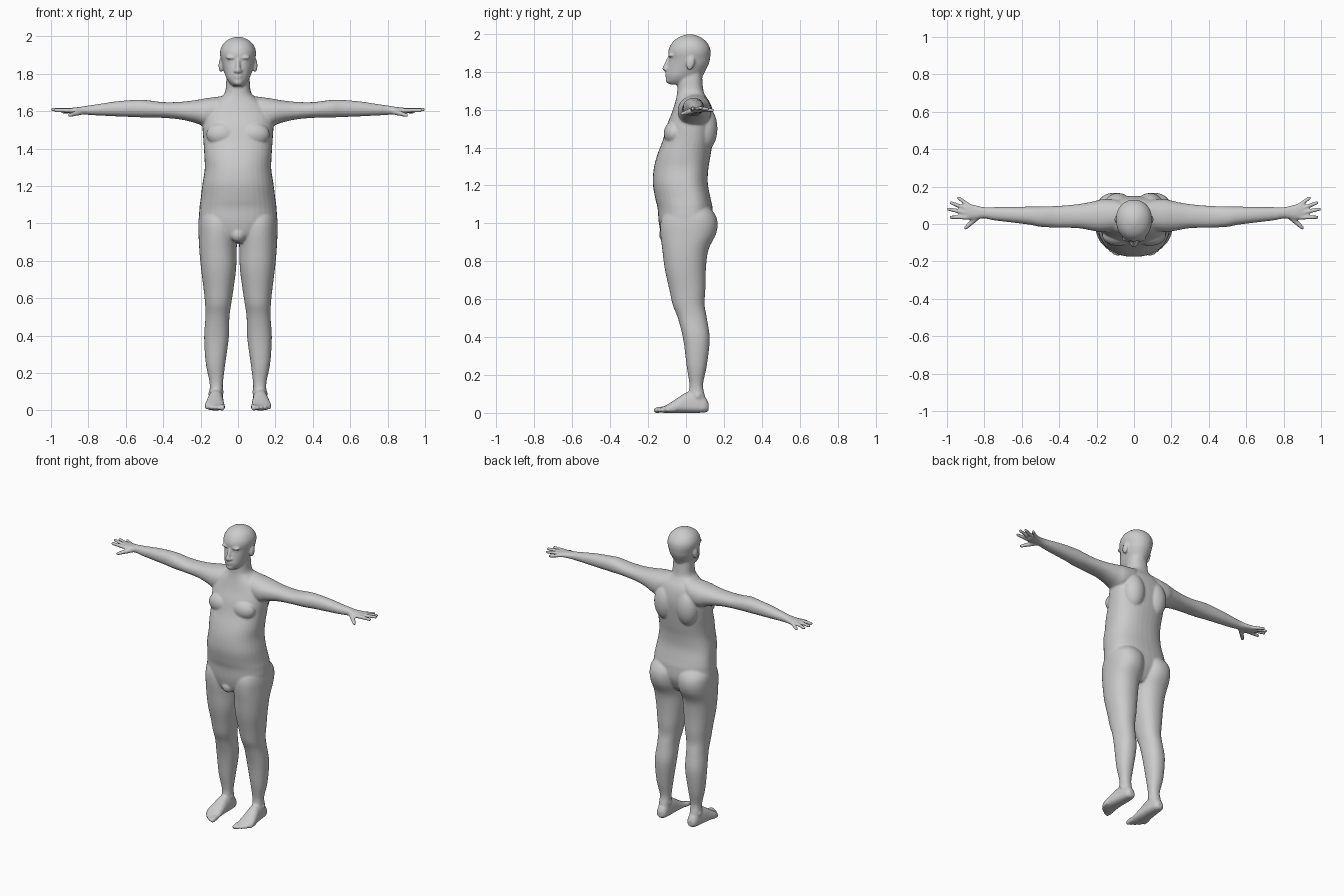
import bpy, bmesh
from math import sin, cos, pi
from mathutils import Vector, Matrix

bm = bmesh.new()


def spline(p, steps=4):
    """Smoothly interpolate station tuples (Catmull-Rom)."""
    out = []
    for i in range(len(p) - 1):
        a, b, c, d = p[max(i - 1, 0)], p[i], p[i + 1], p[min(i + 2, len(p) - 1)]
        for k in range(steps):
            t = k / steps
            out.append([0.5 * (2 * q + (r - o) * t + (2 * o - 5 * q + 4 * r - s) * t * t
                               + (3 * q - o - 3 * r + s) * t ** 3)
                        for o, q, r, s in zip(a, b, c, d)])
    return out + [list(p[-1])]


def loft(stations, place, n=2.2, seg=36):
    """Station: (along, centre, half width, low edge, widest level, high edge)."""
    rings = []
    for t, c, h, lo, mid, hi in spline(stations):
        ring = []
        for j in range(seg):
            a = 2 * pi * j / seg
            u = abs(cos(a)) ** (2 / n) * (1 if cos(a) > 0 else -1)
            v = abs(sin(a)) ** (2 / n)
            w = mid + v * (hi - mid) if sin(a) > 0 else mid - v * (mid - lo)
            ring.append(bm.verts.new(place(t, c + h * u, w)))
        rings.append(ring)
    for r, s in zip(rings, rings[1:]):
        for j in range(seg):
            k = (j + 1) % seg
            bm.faces.new((r[j], r[k], s[k], s[j]))
    bm.faces.new(rings[0])
    bm.faces.new(rings[-1])


def blob(x, y, z, rx, ry, rz, tilt=0):
    m = Matrix.Translation((x, y, z)) @ Matrix.Rotation(tilt, 4, 'X') @ Matrix.Diagonal((rx, ry, rz, 1))
    bmesh.ops.create_uvsphere(bm, u_segments=24, v_segments=16, radius=1, matrix=m)


def capsule(a, b, ra, rb):
    a, b = Vector(a), Vector(b)
    q = (b - a).to_track_quat('Z', 'Y')
    for v in bmesh.ops.create_uvsphere(bm, u_segments=16, v_segments=13, radius=1)['verts']:
        v.co = (b + q @ (v.co * rb)) if v.co.z > 0 else (a + q @ (v.co * ra))


# torso and neck
loft([(.895, 0, .05, -.09, .02, .08), (.93, 0, .13, -.125, .02, .11),
      (1.0, 0, .203, -.143, .02, .14), (1.08, 0, .206, -.15, .02, .14),
      (1.13, 0, .2, -.162, .02, .13), (1.21, 0, .19, -.175, 0, .115),
      (1.29, 0, .178, -.17, 0, .118), (1.36, 0, .18, -.152, 0, .13),
      (1.44, 0, .185, -.122, .02, .142), (1.52, 0, .19, -.1, .03, .15),
      (1.58, 0, .185, -.076, .04, .145), (1.63, 0, .155, -.06, .045, .13),
      (1.67, 0, .1, -.05, .04, .105), (1.70, 0, .07, -.046, .03, .092),
      (1.76, 0, .063, -.045, .03, .086), (1.80, 0, .06, -.04, .03, .085)],
     lambda t, u, w: (u, w, t), 2.3)
blob(0, -.108, .94, .04, .034, .04)

# head
loft([(1.733, 0, .025, -.085, -.05, -.01), (1.75, 0, .045, -.1, -.03, .05),
      (1.775, 0, .061, -.104, -.02, .085), (1.80, 0, .071, -.102, 0, .1),
      (1.84, 0, .083, -.095, .02, .12), (1.87, 0, .09, -.088, .02, .127),
      (1.90, 0, .096, -.094, .025, .13), (1.93, 0, .094, -.087, .025, .125),
      (1.96, 0, .079, -.068, .023, .106), (1.98, 0, .056, -.042, .022, .08),
      (1.993, 0, .028, -.01, .022, .05), (1.997, 0, .008, .012, .022, .03)],
     lambda t, u, w: (u, w, t), 2.1)
# nose, lips and chin
capsule((0, -.088, 1.875), (0, -.112, 1.817), .009, .014)
blob(0, -.1, 1.789, .026, .011, .007)
blob(0, -.098, 1.778, .022, .012, .007)
blob(0, -.088, 1.755, .026, .02, .018)

for s in (1, -1):
    # face sides
    blob(s * .013, -.103, 1.814, .011, .013, .01)
    blob(s * .034, -.08, 1.886, .032, .015, .01)
    blob(s * .033, -.07, 1.864, .015, .015, .011)
    blob(s * .092, .024, 1.845, .012, .022, .037, -.2)

    # chest and shoulder blades
    blob(s * .085, -.062, 1.475, .085, .055, .065)
    blob(s * .085, .098, 1.5, .075, .068, .12)

    # leg with buttock
    loft([(1.10, .10, .07, -.09, .03, .11), (1.05, .104, .1, -.12, .04, .152),
          (1.0, .107, .105, -.135, .04, .167), (.94, .107, .104, -.135, .03, .157),
          (.86, .107, .1, -.125, .01, .118), (.76, .104, .094, -.112, 0, .105),
          (.65, .104, .08, -.088, .01, .102), (.57, .106, .07, -.07, .015, .098),
          (.50, .11, .064, -.043, .03, .11), (.39, .115, .066, -.015, .05, .125),
          (.25, .12, .052, .003, .055, .11), (.15, .116, .036, .018, .055, .09),
          (.09, .117, .036, .012, .06, .1), (.03, .117, .036, .01, .06, .112)],
         lambda t, u, w: (s * u, w, t))

    # foot
    loft([(.12, .116, .018, .012, .03, .05), (.1, .116, .034, .002, .03, .085),
          (.05, .117, .04, 0, .03, .115), (0, .12, .044, 0, .03, .107),
          (-.04, .123, .049, 0, .03, .082), (-.085, .124, .053, 0, .025, .052),
          (-.115, .115, .045, 0, .018, .035), (-.135, .104, .032, .003, .015, .027)],
         lambda t, u, w: (s * u, t, w))
    blob(s * .148, .062, .088, .012, .014, .016)
    blob(s * .088, .055, .098, .012, .014, .016)
    for i in range(5):
        r = .017 if i == 0 else .0125 - .0007 * i
        x, tip = .085 + .0205 * i, -.173 + .003 * i * i + .004 * i
        capsule((s * x, tip + .05, .018), (s * x, tip + r, .014), r, r * .9)

    # arm and palm
    loft([(.05, 1.62, .07, 0, .06, .11), (.10, 1.6, .078, -.035, .05, .13),
          (.17, 1.592, .077, -.043, .045, .132), (.22, 1.597, .063, -.036, .045, .12),
          (.30, 1.602, .048, -.022, .04, .106), (.40, 1.606, .042, -.02, .04, .097),
          (.50, 1.613, .047, -.015, .04, .094), (.55, 1.614, .046, -.005, .045, .093),
          (.65, 1.612, .04, .008, .05, .092), (.75, 1.607, .03, .02, .055, .09),
          (.80, 1.605, .025, .03, .06, .09), (.84, 1.603, .02, .026, .06, .098),
          (.88, 1.602, .017, .023, .065, .109), (.905, 1.602, .013, .027, .07, .108)],
         lambda t, u, w: (s * t, w, u))
    # fingers and thumb
    for a, b in [((.89, .035, 1.603), (.977, .036, 1.605)), ((.895, .058, 1.604), (.992, .08, 1.609)),
                 ((.89, .08, 1.603), (.977, .113, 1.604)), ((.88, .097, 1.6), (.938, .139, 1.596))]:
        capsule((s * a[0], a[1], a[2]), (s * b[0], b[1], b[2]), .0125, .01)
    capsule((s * .835, .04, 1.597), (s * .9, -.021, 1.578), .017, .0105)

# fuse all parts into one smooth skin
bmesh.ops.recalc_face_normals(bm, faces=bm.faces)
mesh = bpy.data.meshes.new("body")
bm.to_mesh(mesh)
bm.free()
body = bpy.data.objects.new("body", mesh)
bpy.context.collection.objects.link(body)
remesh = body.modifiers.new("fuse", 'REMESH')
remesh.mode = 'VOXEL'
remesh.voxel_size = .006
remesh.use_smooth_shade = True
smooth = body.modifiers.new("soften", 'SMOOTH')
smooth.factor = .5
smooth.iterations = 6
